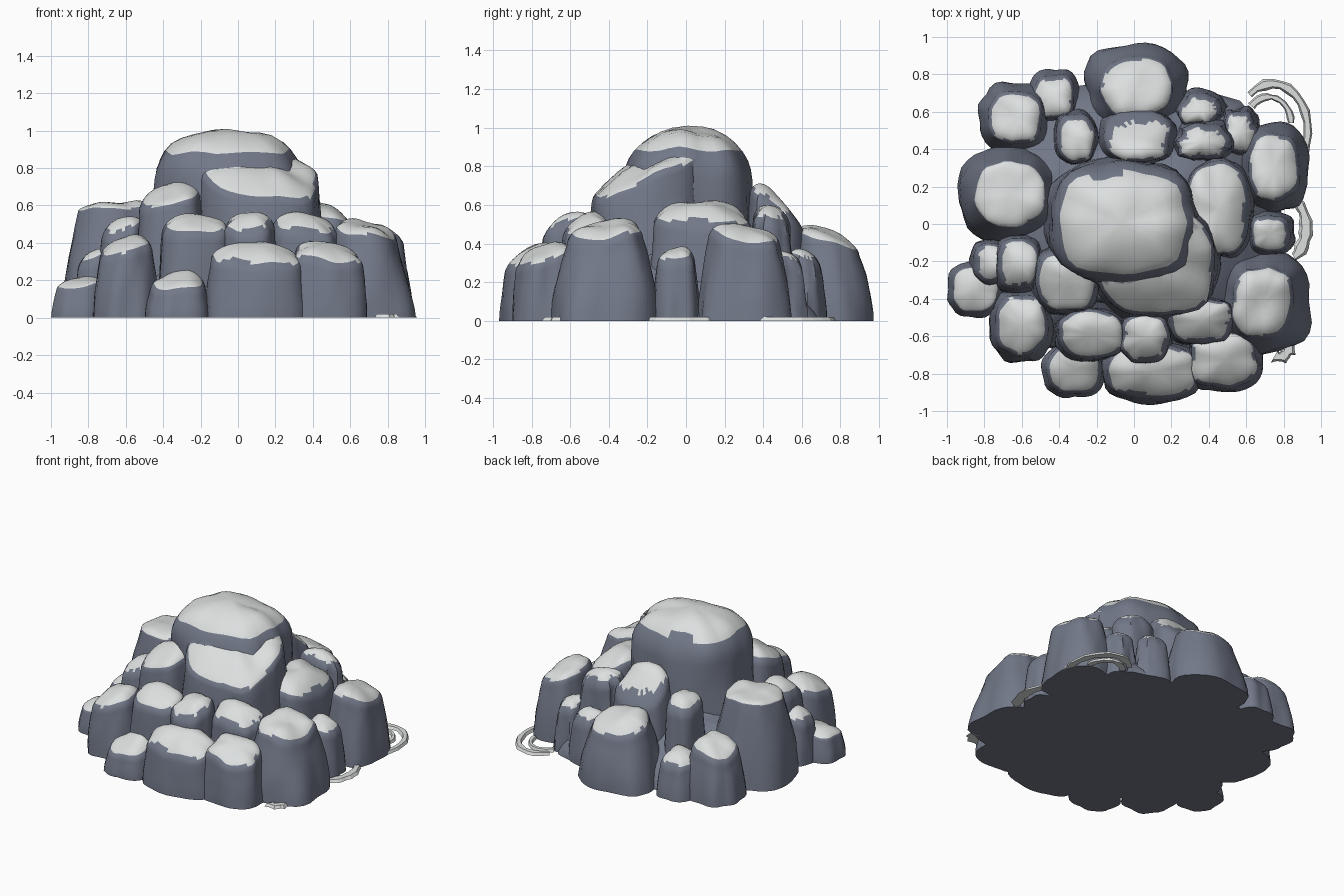
import bpy, bmesh, math, random
from mathutils import Vector, noise

if "Cube" in bpy.data.objects:
    bpy.data.objects.remove(bpy.data.objects["Cube"])

random.seed(4)

def material(name, col):
    m = bpy.data.materials.new(name)
    m.diffuse_color = (*col, 1)
    m.use_nodes = True
    m.node_tree.nodes["Principled BSDF"].inputs["Base Color"].default_value = m.diffuse_color
    return m

ROCK = material("slate rock", (0.17, 0.19, 0.25))
SNOW = material("snow", (0.72, 0.74, 0.74))
SEG, SIDES, CAPS = 36, 7, 8

def boulder(name, cx, cy, rx, ry, h=None, top=0.82, cap=0.1, tilt=None, rough=0.05, snow=0.62):
    """Chunky pillar: tapering sides, domed tilted cap, snow on upward faces."""
    out = Vector((cx, cy))
    if h is None:                          # pile gets lower away from the summit
        h = 0.95 - 0.65 * out.length
    if tilt is None:                       # caps slope away from the summit
        tilt = -0.3 * out.normalized()
    seed = Vector((random.uniform(0, 50), random.uniform(0, 50), 0))
    rings = [(1 - (1 - top) * (k / SIDES) ** 1.5, (h - cap) * k / SIDES) for k in range(SIDES + 1)]
    for k in range(1, CAPS):
        a = math.pi / 2 * k / CAPS
        rings.append((top * math.cos(a) ** 0.85, h - cap + cap * math.sin(a)))
    bm = bmesh.new()

    def put(s, z, ang):
        c, n = math.cos(ang), math.sin(ang)
        f = z / h
        r = s / (abs(c) ** 2.6 + abs(n) ** 2.6) ** (1 / 2.6)      # rounded square
        r *= 1 + 2 * rough * noise.noise(seed + Vector((c * 2, n * 2, z * 2)))
        r += 0.4 * rough * noise.noise(seed + Vector((c * 5, n * 5, z * 9)))
        x, y = rx * r * c, ry * r * n
        lift = tilt[0] * x + tilt[1] * y + 0.03 * noise.noise(seed + Vector((x, y, 0)) * 6)
        return bm.verts.new((cx + x, cy + y, max(0, z + f * lift)))

    loops = [[put(s, z, 2 * math.pi * i / SEG) for i in range(SEG)] for s, z in rings]
    for a, b in zip(loops, loops[1:]):
        for i in range(SEG):
            j = (i + 1) % SEG
            bm.faces.new((a[i], a[j], b[j], b[i]))
    bm.faces.new(loops[0][::-1])
    tip = put(0, h, 0)
    for i in range(SEG):
        bm.faces.new((loops[-1][i], loops[-1][(i + 1) % SEG], tip))
    bm.normal_update()
    for f in bm.faces:
        f.material_index = int(f.normal.z > snow)
    return finish(name, bm, ROCK, SNOW)

def finish(name, bm, *mats):
    me = bpy.data.meshes.new(name)
    bm.to_mesh(me)
    bm.free()
    for m in mats:
        me.materials.append(m)
    ob = bpy.data.objects.new(name, me)
    bpy.context.collection.objects.link(ob)
    return ob

# core mound that closes the gaps between boulders
core = boulder("snowy_rock_pile", 0, 0, .79, .77, .5, top=.6, cap=.15, snow=2)
parts = [
    # summit and the ledges around it
    boulder("summit", -.06, .01, .43, .35, 1, top=.92, cap=.26, tilt=(0, 0)),
    boulder("summit_shoulder", .11, -.21, .35, .31, .83, top=.93, tilt=(-.12, .45)),
    boulder("summit_ledge", -.36, -.3, .2, .2, .7, tilt=(.25, .2)),
    boulder("right_ledge", .45, .08, .19, .28, .6, top=.9),
    boulder("back_ledge", .02, .47, .22, .17, tilt=(0, -.8)),
    # towers standing at the sides
    boulder("left_tower", -.66, .16, .28, .26, .62, top=.66, cap=.05, tilt=(0, 0)),
    boulder("right_front_tower", .69, -.42, .25, .28, .51, top=.68),
    boulder("right_back_tower", .75, .3, .19, .24, .49, top=.75),
    boulder("back_tower", .01, .73, .28, .23, top=.7),
    boulder("back_left_tower", -.63, .57, .2, .19, top=.75),
    # left and right steps
    boulder("left_step", -.62, -.21, .14, .17),
    boulder("left_small", -.77, -.21, .11, .13, .36),
    boulder("left_low", -.85, -.35, .15, .15, .21, cap=.05),
    boulder("left_front", -.6, -.54, .17, .2),
    boulder("right_small", .73, -.05, .13, .12, .38),
    # small rubble at the back
    boulder("rubble_left", -.31, .46, .13, .16),
    boulder("rubble_left_low", -.43, .68, .14, .15, .3),
    boulder("rubble_right", .37, .44, .17, .12, rough=.12),
    boulder("rubble_right_low", .36, .61, .14, .11, .36, rough=.12),
    boulder("rubble_right_outer", .57, .49, .11, .13, .36, rough=.12),
]
# front boulders: caps lean in toward the middle and face the viewer
for name, *box in (("front_mid_left", -.23, -.59, .2, .15),
                   ("front_mid", .06, -.61, .15, .15),
                   ("front_mid_right", .36, -.52, .2, .14),
                   ("front_big", .1, -.79, .28, .17, .38),
                   ("front_right", .48, -.73, .21, .17, .39),
                   ("front_low", -.32, -.78, .17, .15, .23)):
    parts.append(boulder(name, *box, top=.88, tilt=(-.3 * box[0], .35)))

# fuse everything into one closed pile
group = bpy.data.collections.new("boulders")
for p in parts:
    group.objects.link(p)
mod = core.modifiers.new("fuse", 'BOOLEAN')
mod.operation, mod.operand_type, mod.solver = 'UNION', 'COLLECTION', 'EXACT'
mod.collection = group
dg = bpy.context.evaluated_depsgraph_get()
fused = bpy.data.meshes.new_from_object(core.evaluated_get(dg))
core.modifiers.clear()
core.data = fused
for p in parts:
    bpy.data.objects.remove(p)
bpy.data.collections.remove(group)

# thin snow scraps lying on the ground: arcs of a flat ribbon
def scrap(name, cx, cy, rx, ry, start, end, width):
    bm = bmesh.new()
    rows = []
    for i in range(13):
        a = math.radians(start + (end - start) * i / 12)
        w = width * random.uniform(.6, 1.2)
        rows.append([bm.verts.new((cx + (rx + s * w) * math.cos(a), cy + (ry + s * w) * math.sin(a), z))
                     for s, z in ((-1, 0), (1, 0), (.6, .02), (-.6, .02))])
    for a, b in zip(rows, rows[1:]):
        for i in range(4):
            bm.faces.new((a[i], a[(i + 1) % 4], b[(i + 1) % 4], b[i]))
    bm.faces.new(rows[0][::-1])
    bm.faces.new(rows[-1])
    bmesh.ops.recalc_face_normals(bm, faces=bm.faces)
    finish(name, bm, SNOW)

scrap("snow_scrap_back", .74, .5, .19, .25, -30, 130, .028)
scrap("snow_scrap_back_inner", .72, .54, .12, .14, 0, 140, .02)
scrap("snow_scrap_right", .79, -.02, .13, .18, -60, 60, .035)
scrap("snow_scrap_front", .78, -.64, .05, .07, -120, 0, .04)

# soft shading with crisp creases
bpy.ops.object.select_all(action='DESELECT')
core.select_set(True)
bpy.context.view_layer.objects.active = core
bpy.ops.object.shade_smooth_by_angle(angle=math.radians(35))
